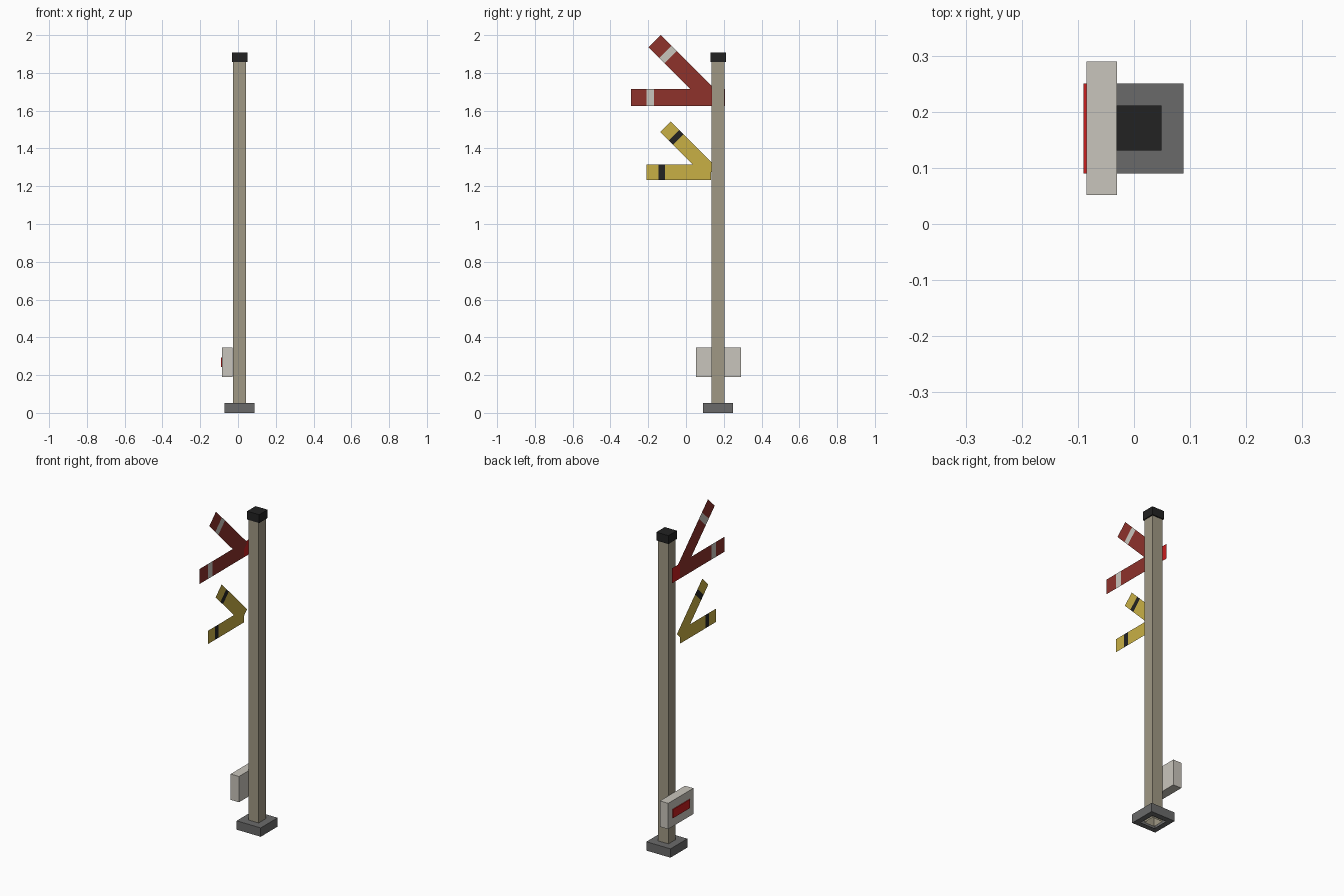
import bpy, bmesh, math
from mathutils import Matrix, Vector

if "Cube" in bpy.data.objects:
    bpy.data.objects.remove(bpy.data.objects["Cube"])


def material(name, hex_rgb):
    def lin(c):
        c /= 255
        return c / 12.92 if c <= 0.04045 else ((c + 0.055) / 1.055) ** 2.4
    m = bpy.data.materials.new(name)
    m.diffuse_color = [lin(int(hex_rgb[i:i + 2], 16)) for i in (0, 2, 4)] + [1]
    m.use_nodes = True
    m.node_tree.nodes["Principled BSDF"].inputs["Base Color"].default_value = m.diffuse_color
    return m


STONE = material("weathered post", "A09985")
BLACK = material("black", "222222")
GREY = material("base grey", "6A6A6A")
WHITE = material("off white", "C9C5BC")
RED = material("arm red", "8E322B")
BRIGHT = material("bright red", "C81E1E")
YELLOW = material("arm yellow", "C9B045")


def finish(name, bm, mats):
    me = bpy.data.meshes.new(name)
    bm.to_mesh(me)
    bm.free()
    for m in mats:
        me.materials.append(m)
    ob = bpy.data.objects.new(name, me)
    bpy.context.collection.objects.link(ob)
    return ob


def box(name, lo, hi, mat, open_bottom=False, bottom_rim=0):
    """Box between two corners, optionally with an open or rimmed underside."""
    lo, hi = Vector(lo), Vector(hi)
    bm = bmesh.new()
    bmesh.ops.create_cube(bm, size=1, matrix=Matrix.Translation((lo + hi) / 2)
                          @ Matrix.Diagonal((*(hi - lo), 1)))
    bm.normal_update()
    if open_bottom or bottom_rim:
        bottom = min(bm.faces, key=lambda f: f.calc_center_median().z)
        if bottom_rim:
            bmesh.ops.inset_region(bm, faces=[bottom], thickness=bottom_rim)
        bmesh.ops.delete(bm, geom=[bottom], context='FACES')
    return finish(name, bm, [mat])


ARM_X, PIVOT_Y = -0.052, 0.132


def arm(name, z, width, stops, mats, angle):
    """Flat arm cut into colour bands at distances from its pivot."""
    bm = bmesh.new()
    turn = Matrix.Rotation(math.radians(-angle), 3, 'X')
    pivot = Vector((ARM_X, PIVOT_Y, z))
    rows = [[bm.verts.new(pivot + turn @ Vector((0, -d, s * width / 2)))
             for s in (-1, 1)] for d in stops]
    palette = list(dict.fromkeys(mats))
    for a, b, m in zip(rows, rows[1:], mats):
        f = bm.faces.new((b[0], a[0], a[1], b[1]))
        f.material_index = palette.index(m)
    return finish(name, bm, palette)


# Post with its foot and cap
CX, CY = 0.008, 0.17
box("base", (CX - .08, CY - .08, 0), (CX + .08, CY + .08, .053), GREY, bottom_rim=.046)
box("post", (CX - .034, CY - .034, 0), (CX + .034, CY + .034, 1.87), STONE, open_bottom=True)
box("post_cap", (CX - .039, CY - .039, 1.857), (CX + .041, CY + .041, 1.907), BLACK)

# Equipment box with a red plate
box("equipment_box", (-.085, .052, .19), (-.03, .29, .345), WHITE)
box("box_plate", (-.09, .09, .242), (-.084, .25, .294), BRIGHT)

# Signal arms, each in level and raised position
arm("red_arm_level", 1.67, .09, (-.074, 0, .301, .342, .422),
    (BRIGHT, RED, WHITE, RED), 0)
arm("red_arm_raised", 1.67, .09, (0, .301, .342, .422), (RED, WHITE, RED), 45)
for label, angle in (("level", 0), ("raised", 45)):
    arm("yellow_arm_" + label, 1.274, .08, (0, .244, .277, .341),
        (YELLOW, BLACK, YELLOW), angle)
